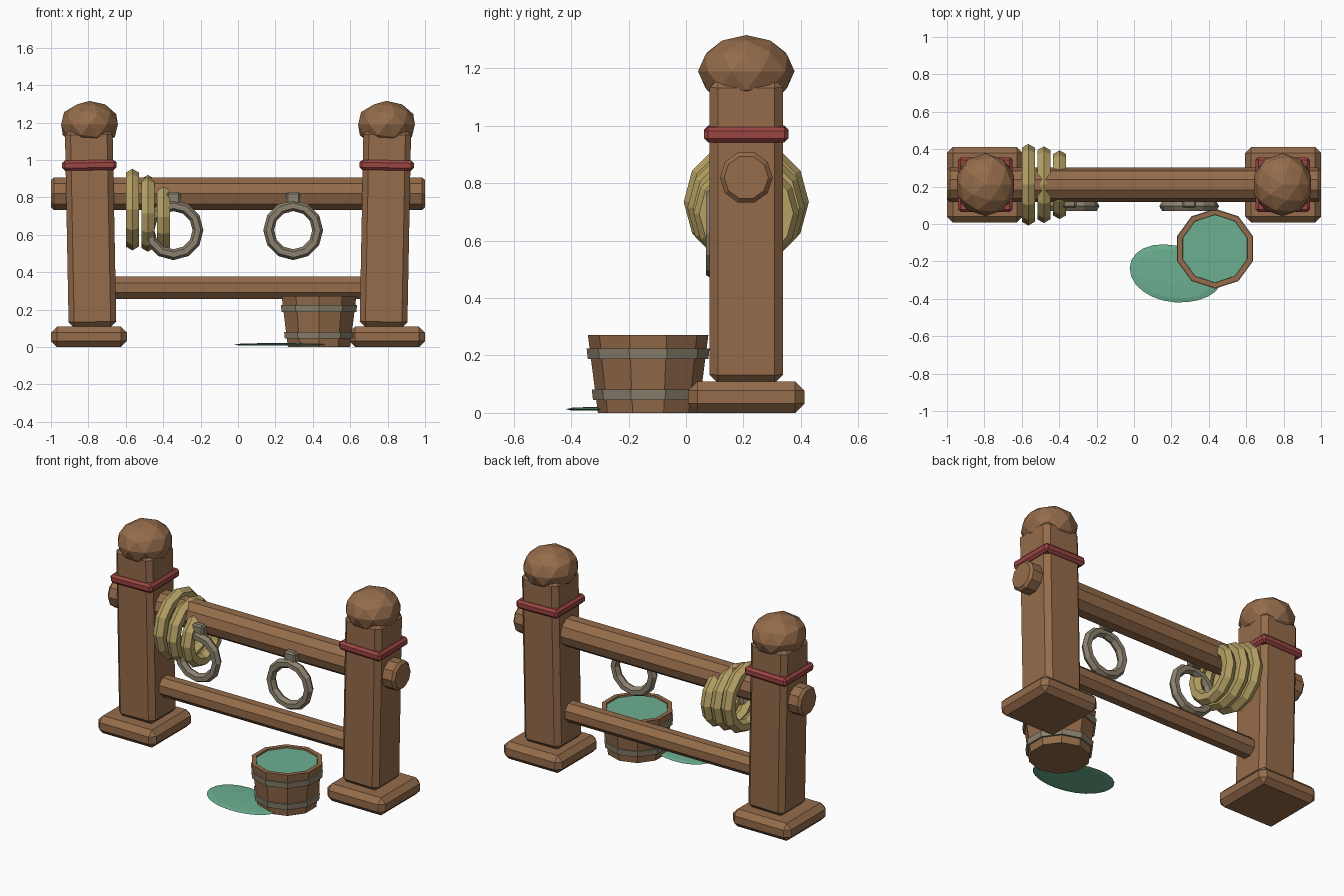
import bpy, bmesh
from math import cos, sin, pi, radians
from mathutils import Matrix, Vector

if "Cube" in bpy.data.objects:
    bpy.data.objects.remove(bpy.data.objects["Cube"], do_unlink=True)


def material(name, rgb):
    m = bpy.data.materials.new(name)
    m.use_nodes = True
    m.diffuse_color = (*rgb, 1)
    bsdf = m.node_tree.nodes["Principled BSDF"]
    bsdf.inputs["Base Color"].default_value = (*rgb, 1)
    bsdf.inputs["Roughness"].default_value = 0.9
    return m


WOOD = material("brown wood", (0.30, 0.15, 0.07))
RED = material("red band", (0.33, 0.06, 0.055))
METAL = material("grey metal", (0.26, 0.22, 0.155))
ROPE = material("straw rope", (0.47, 0.36, 0.13))
WATER = material("green water", (0.15, 0.43, 0.28))

AXIS = {
    "x": Matrix.Rotation(pi / 2, 4, "Y"),
    "y": Matrix.Rotation(pi / 2, 4, "X"),
    "z": Matrix.Identity(4),
}


def finish(bm, name, mat, loc, rot=None):
    bmesh.ops.recalc_face_normals(bm, faces=bm.faces)
    mesh = bpy.data.meshes.new(name)
    bm.to_mesh(mesh)
    bm.free()
    mesh.materials.append(mat)
    ob = bpy.data.objects.new(name, mesh)
    ob.matrix_world = Matrix.Translation(loc) @ (rot or Matrix.Identity(4))
    bpy.context.collection.objects.link(ob)
    return ob


def block(name, size, loc, mat, bevel, rot=None):
    """Box with chamfered edges."""
    bm = bmesh.new()
    bmesh.ops.create_cube(bm, size=1)
    bmesh.ops.scale(bm, vec=size, verts=bm.verts)
    bmesh.ops.bevel(bm, geom=bm.edges[:], offset=bevel, segments=1, affect="EDGES")
    return finish(bm, name, mat, loc, rot)


def lathe(name, profile, sides, loc, mat, axis="z", start=0.0, loop=False):
    """Turn (radius, height) points around an axis; cap the ends or close the loop."""
    bm = bmesh.new()
    rings = []
    for r, h in profile:
        angles = [start + 2 * pi * i / sides for i in range(sides)]
        rings.append([bm.verts.new((r * cos(a), r * sin(a), h)) for a in angles])
    pairs = list(zip(rings, rings[1:]))
    if loop:
        pairs.append((rings[-1], rings[0]))
    else:
        bm.faces.new(rings[0])
        bm.faces.new(rings[-1])
    for a, b in pairs:
        for i in range(sides):
            j = (i + 1) % sides
            bm.faces.new((a[i], a[j], b[j], b[i]))
    return finish(bm, name, mat, loc, AXIS[axis])


def hoop(name, major, minor, loc, mat, axis):
    """Faceted torus with a six-sided section."""
    section = [(major + minor * cos(k * pi / 3), minor * sin(k * pi / 3)) for k in range(6)]
    return lathe(name, section, 12, loc, mat, axis, loop=True)


def rail(name, radius, half, chamfer, sides, z, start):
    profile = [(radius - chamfer, -half), (radius, chamfer - half),
               (radius, half - chamfer), (radius - chamfer, half)]
    return lathe(name, profile, sides, (0, Y, z), WOOD, "x", start)


Y = 0.21  # depth of the fence line

# Posts with foot, band and knob, leaning slightly outward
for side, s in (("right", -1), ("left", 1)):
    lean = Matrix.Rotation(radians(1.1) * s, 4, "Y")
    block(side + "_post_foot", (0.405, 0.405, 0.11), (0.797 * s, Y, 0.055), WOOD, 0.032)
    block(side + "_post", (0.255, 0.257, 1.06), (0.788 * s, Y, 0.635), WOOD, 0.03, lean)
    block(side + "_post_band", (0.29, 0.293, 0.054), (0.795 * s, Y, 0.972), RED, 0.014, lean)
    bm = bmesh.new()
    bmesh.ops.create_icosphere(bm, subdivisions=2, radius=0.168)
    bmesh.ops.scale(bm, vec=(0.95, 1, 0.75), verts=bm.verts)
    finish(bm, side + "_post_knob", WOOD, (0.794 * s, Y, 1.19))

# Rails
rail("top_rail", 0.092, 1.0, 0.015, 10, 0.82, pi / 2)
rail("lower_rail", 0.064, 0.72, 0.01, 8, 0.317, pi / 8)

# Hanging rings with their clips
for side, x in (("right", -0.345), ("left", 0.295)):
    hoop(side + "_ring", 0.131, 0.029, (x, 0.095, 0.625), METAL, "y")
    block(side + "_ring_clip", (0.075, 0.06, 0.07), (x, 0.115, 0.793), METAL, 0.01)

# Rope coils slung over the top rail
for i, (x, outer, z) in enumerate([(-0.565, 0.218, 0.735), (-0.482, 0.205, 0.715),
                                   (-0.398, 0.184, 0.695)]):
    hoop(f"rope_coil_{i + 1}", outer - 0.04, 0.04, (x, Y, z), ROPE, "x")

# Bucket, its hoops and the water inside
BX, BY = 0.433, -0.132
lathe("bucket", [(0.175, 0), (0.21, 0.272), (0.182, 0.272), (0.178, 0.235)], 10,
      (BX, BY, 0), WOOD, start=pi / 2)
lathe("bucket_water", [(0.178, 0.24), (0.181, 0.262)], 10, (BX, BY, 0), WATER, start=pi / 2)
for name, r, z in (("lower", 0.192, 0.045), ("upper", 0.21, 0.188)):
    section = [(r - 0.02, z), (r, z), (r + 0.004, z + 0.036), (r - 0.016, z + 0.036)]
    lathe(name + "_bucket_hoop", section, 10, (BX, BY, 0), METAL, start=pi / 2, loop=True)

# Spilled puddle: a thin lens, slightly skewed
puddle = lathe("puddle", [(0.85, 0.008), (1, 0.013), (0.85, 0.018), (0.4, 0.021)], 24,
               (0.222, -0.267, 0), WATER)
for v in puddle.data.vertices:
    x, y = v.co.x, v.co.y
    v.co = Vector((0.245 * x, 0.152 * y - 0.03 * x - 0.015 * x * y, v.co.z))
